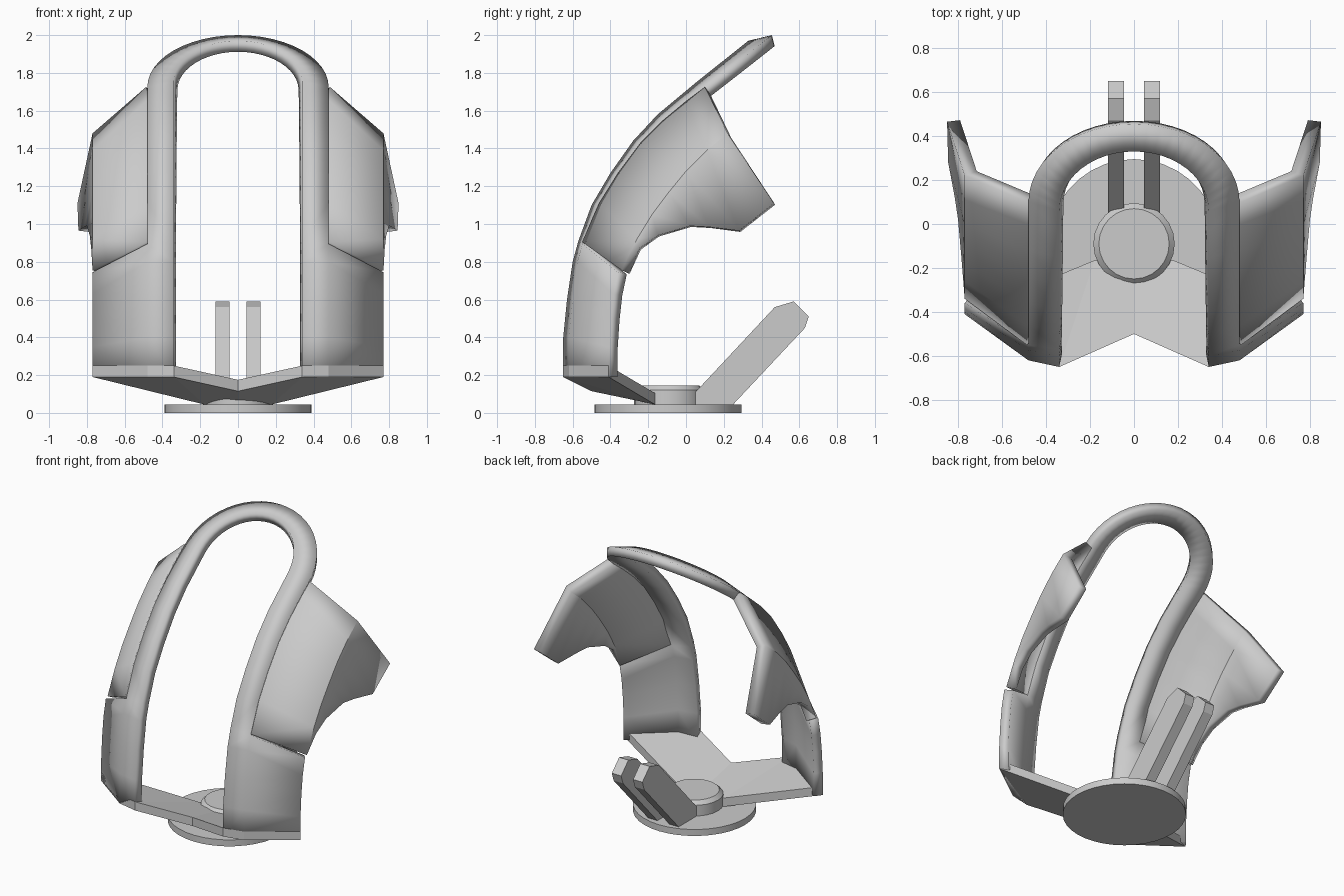
import bpy, bmesh, math
from math import sin, cos, pi

if "Cube" in bpy.data.objects:
    bpy.data.objects.remove(bpy.data.objects["Cube"])


def finish(bm, name, smooth=30):
    bmesh.ops.remove_doubles(bm, verts=bm.verts, dist=1e-4)
    me = bpy.data.meshes.new(name)
    bm.to_mesh(me)
    bm.free()
    ob = bpy.data.objects.new(name, me)
    bpy.context.collection.objects.link(ob)
    bpy.ops.object.select_all(action='DESELECT')
    ob.select_set(True)
    bpy.context.view_layer.objects.active = ob
    if smooth:
        bpy.ops.object.shade_smooth_by_angle(angle=math.radians(smooth))
    return ob


def add_grid(bm, columns):
    """Quads between neighbouring columns of (x, y, z) points, columns running outward."""
    vs = [[bm.verts.new(p) for p in col] for col in columns]
    for a, b in zip(vs, vs[1:]):
        for i in range(min(len(a), len(b)) - 1):
            bm.faces.new((a[i], b[i], b[i + 1], a[i + 1]))


def shell(ob, thickness):
    m = ob.modifiers.new("mirror", 'MIRROR')
    m.use_clip = True
    s = ob.modifiers.new("thickness", 'SOLIDIFY')
    s.thickness, s.offset, s.use_even_offset = thickness, -1, True


def at_x(x, yz):
    return [(x, y, z) for y, z in yz]


def stacked_disc(name, rings, y, sides):
    bm = bmesh.new()
    loops = [[bm.verts.new((r * cos(2 * pi * i / sides), y + r * sin(2 * pi * i / sides), z))
              for i in range(sides)] for r, z in rings]
    bm.faces.new(loops[0][::-1])
    bm.faces.new(loops[-1])
    for a, b in zip(loops, loops[1:]):
        for i in range(sides):
            j = (i + 1) % sides
            bm.faces.new((a[i], a[j], b[j], b[i]))
    return finish(bm, name)


# Base disc and hub
stacked_disc("base_disc", [(.39, 0), (.39, .045)], -.095, 36)
stacked_disc("hub", [(.185, .04), (.185, .12), (.16, .145)], -.09, 24)

# Pair of slanted rear prongs
prong = [(.05, .045), (.25, .045), (.63, .45), (.65, .51), (.57, .59), (.47, .56), (.05, .11)]
for side, x0 in (("left", -.118), ("right", .046)):
    bm = bmesh.new()
    f = bm.faces.new([bm.verts.new((x0, y, z)) for y, z in prong])
    ext = bmesh.ops.extrude_face_region(bm, geom=[f])
    bmesh.ops.translate(bm, vec=(.072, 0, 0),
                        verts=[g for g in ext["geom"] if isinstance(g, bmesh.types.BMVert)])
    bmesh.ops.recalc_face_normals(bm, faces=bm.faces)
    finish(bm, "prong_" + side, 0)

# Sloping floor plate with notched front
bm = bmesh.new()
half = [(0, -.5, .115), (.34, -.65, .19), (.48, -.62, .19), (.77, -.41, .19),
        (.18, -.165, .045), (0, -.165, .045)]
for s in (1, -1):
    v = [bm.verts.new((s * x, y, z)) for x, y, z in half]
    for idx in ((0, 1, 4, 5), (1, 2, 3, 4)):
        bm.faces.new([v[i] for i in idx][::s])
bmesh.ops.remove_doubles(bm, verts=bm.verts, dist=1e-4)
ext = bmesh.ops.extrude_face_region(bm, geom=bm.faces[:])
bmesh.ops.translate(bm, vec=(0, 0, .06),
                    verts=[g for g in ext["geom"] if isinstance(g, bmesh.types.BMVert)])
bmesh.ops.recalc_face_normals(bm, faces=bm.faces)
finish(bm, "floor_plate", 0)

# Arched frame, its lower part widening into side panels
inner = [(-.65, .19), (-.65, .4), (-.63, .6), (-.6, .8), (-.57, .91), (-.5, 1.1), (-.4, 1.27),
         (-.28, 1.44), (-.15, 1.58), (-.03, 1.68), (.06, 1.755)]
edge = [(-.55, .905), (-.46, 1.11), (-.36, 1.27), (-.24, 1.43), (-.12, 1.55), (0, 1.65), (.1, 1.725)]
outer = [(-.62, .19), (-.62, .4), (-.6, .6), (-.575, .8), (-.548, .895)] + edge[1:]
panel = [(-.41, .19), (-.41, .35), (-.4, .5), (-.385, .63), (-.36, .745)]
arc = [i / 12 * pi / 2 for i in range(1, 13)]
col_in = at_x(.34, inner) + [(.34 * cos(a), .06 + .27 * sin(a), 1.755 + .215 * sin(a)) for a in arc]
col_out = at_x(.48, outer) + [(.48 * cos(a), .1 + .355 * sin(a), 1.725 + .275 * sin(a)) for a in arc]
bm = bmesh.new()
add_grid(bm, [col_in, col_out, at_x(.77, panel)])
shell(finish(bm, "arched_frame"), .06)

# Folded side wings
fold = [(-.34, .755), (-.26, .92), (-.18, 1.05), (-.09, 1.17), (0, 1.28), (.11, 1.39), (.22, 1.48)]
rear = [(.77, -.34, .755), (.777, -.25, .87), (.785, -.15, .94), (.8, .02, .99),
        (.815, .12, .985), (.845, .28, .965), (.85, .465, 1.11)]
bm = bmesh.new()
add_grid(bm, [at_x(.487, edge), at_x(.77, fold), rear])
bmesh.ops.dissolve_degenerate(bm, dist=1e-4, edges=bm.edges)
shell(finish(bm, "side_wings"), .06)
